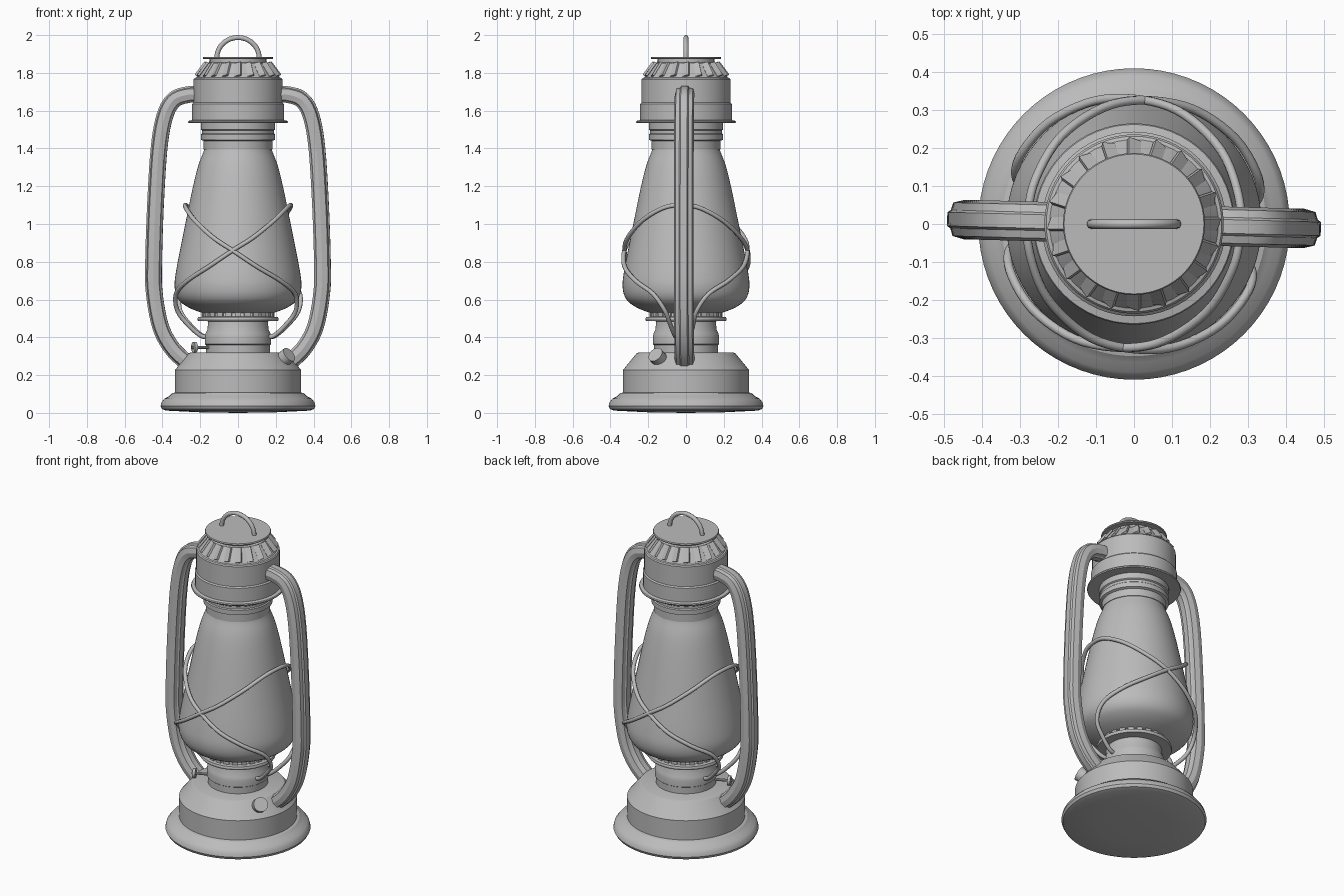
import bpy, bmesh, math
from math import sin, cos, pi, radians
from mathutils import Matrix, Vector

if "Cube" in bpy.data.objects:
    bpy.data.objects.remove(bpy.data.objects["Cube"])

GREY = (0.5, 0.5, 0.5, 1)
metal = bpy.data.materials.new("plain_grey")
metal.use_nodes = True
metal.diffuse_color = GREY
metal.node_tree.nodes["Principled BSDF"].inputs["Base Color"].default_value = GREY


def finish(obj, angle=32):
    """Give the part its material and smooth shading with sharp edges."""
    obj.data.materials.clear()
    obj.data.materials.append(metal)
    bpy.ops.object.select_all(action="DESELECT")
    obj.select_set(True)
    bpy.context.view_layer.objects.active = obj
    bpy.ops.object.shade_smooth_by_angle(angle=radians(angle))
    return obj


def from_bmesh(name, bm, angle=32):
    bmesh.ops.recalc_face_normals(bm, faces=bm.faces)
    mesh = bpy.data.meshes.new(name)
    bm.to_mesh(mesh)
    bm.free()
    obj = bpy.data.objects.new(name, mesh)
    bpy.context.collection.objects.link(obj)
    return finish(obj, angle)


def lathe(name, profile, steps=64, angle=32):
    """Spin a (radius, height) profile around z."""
    bm = bmesh.new()
    verts = [bm.verts.new((r, 0, z)) for r, z in profile]
    edges = [bm.edges.new(p) for p in zip(verts, verts[1:])]
    bmesh.ops.spin(bm, geom=verts + edges, cent=(0, 0, 0), axis=(0, 0, 1),
                   angle=2 * pi, steps=steps, use_merge=True)
    bmesh.ops.remove_doubles(bm, verts=bm.verts, dist=0.0001)
    return from_bmesh(name, bm, angle)


def spline(points, n=6):
    """Catmull-Rom smoothing of a short list of points."""
    p = [Vector(q) for q in points]
    p = [2 * p[0] - p[1]] + p + [2 * p[-1] - p[-2]]
    out = []
    for a, b, c, d in zip(p, p[1:], p[2:], p[3:]):
        for i in range(n):
            t = i / n
            out.append(0.5 * (2 * b + (c - a) * t + (2 * a - 5 * b + 4 * c - d) * t ** 2
                              + (3 * b - a - 3 * c + d) * t ** 3))
    return out + [p[-2]]


def wire(name, points, radius):
    """Round tube along a path."""
    curve = bpy.data.curves.new(name, "CURVE")
    curve.dimensions = "3D"
    curve.bevel_depth = radius
    curve.bevel_resolution = 2
    curve.use_fill_caps = True
    path = curve.splines.new("POLY")
    path.points.add(len(points) - 1)
    for pt, co in zip(path.points, points):
        pt.co = (*co, 1)
    obj = bpy.data.objects.new(name, curve)
    bpy.context.collection.objects.link(obj)
    bpy.ops.object.select_all(action="DESELECT")
    obj.select_set(True)
    bpy.context.view_layer.objects.active = obj
    bpy.ops.object.convert(target="MESH")
    return finish(bpy.context.object, 50)


def add_rod(bm, start, direction, length, radius, sides=20):
    """Cylinder starting at a point and running along a direction."""
    d = Vector(direction).normalized()
    m = Matrix.Translation(Vector(start) + d * length / 2) @ d.to_track_quat("Z", "Y").to_matrix().to_4x4()
    bmesh.ops.create_cone(bm, cap_ends=True, segments=sides, radius1=radius,
                          radius2=radius, depth=length, matrix=m)


def box_ring(name, count, size, place):
    """Ring of boxes around z, each set by the same local placement."""
    bm = bmesh.new()
    for i in range(count):
        m = Matrix.Rotation(2 * pi * i / count, 4, "Z") @ place @ Matrix.Diagonal((*size, 1))
        bmesh.ops.create_cube(bm, size=1, matrix=m)
    return from_bmesh(name, bm)


# Fuel tank with rolled foot
lathe("tank", [(0, 0), (0.2, 0.003), (0.38, 0.012), (0.402, 0.02), (0.41, 0.036),
               (0.405, 0.056), (0.39, 0.075), (0.365, 0.088), (0.348, 0.104),
               (0.333, 0.108), (0.333, 0.228), (0.325, 0.238), (0.262, 0.315),
               (0.25, 0.32), (0, 0.32)], 72, 28)

# Burner below the glass
lathe("burner", [(0.17, 0.315), (0.17, 0.36), (0.176, 0.364), (0.176, 0.4), (0.172, 0.42),
                 (0.162, 0.44), (0.158, 0.485), (0.212, 0.487), (0.215, 0.496),
                 (0.212, 0.507), (0.185, 0.51), (0.175, 0.54), (0, 0.54)])
box_ring("burner_crown", 24, (0.012, 0.032, 0.03), Matrix.Translation((0.187, 0, 0.52)))

# Glass globe
globe = spline([(0.165, 0.525, 0), (0.2, 0.533, 0), (0.265, 0.56, 0), (0.315, 0.6, 0),
                (0.335, 0.66, 0), (0.328, 0.75, 0), (0.285, 0.97, 0), (0.24, 1.19, 0),
                (0.21, 1.31, 0), (0.18, 1.39, 0), (0.175, 1.42, 0)], 4)
lathe("globe", [(p.x, p.y) for p in globe], 64, 60)

# Chimney collar, hood and vented cap
lathe("collar", [(0.17, 1.39), (0.182, 1.395), (0.182, 1.44), (0.196, 1.446), (0.196, 1.475),
                 (0.19, 1.48), (0.19, 1.495), (0.197, 1.5), (0.197, 1.545)])
lathe("hood", [(0.18, 1.536), (0.262, 1.534), (0.265, 1.54), (0.262, 1.546), (0.243, 1.55),
               (0.243, 1.635), (0.236, 1.642), (0.236, 1.765), (0.231, 1.772), (0.222, 1.775),
               (0.165, 1.852), (0.15, 1.855), (0.15, 1.876)])
lathe("cap_disc", [(0, 1.874), (0.184, 1.874), (0.187, 1.879), (0.184, 1.885), (0, 1.885)])
louver_place = (Matrix.Translation((0.194, 0, 1.818)) @ Matrix.Rotation(radians(53), 4, "Y")
                @ Matrix.Rotation(radians(25), 4, "X"))
box_ring("cap_louvers", 20, (0.085, 0.034, 0.012), louver_place)

# Lifting ring on the cap
ring = [(0.112 * cos(a), 0, 1.88 + 0.107 * sin(a)) for a in [pi * i / 24 for i in range(25)]]
wire("top_ring", ring, 0.013)

# Ribbed air tubes on both sides
half = [(0.045, 0.018), (0.036, 0.024), (0.03, 0.044), (0, 0.052),
        (-0.03, 0.044), (-0.036, 0.024), (-0.043, 0.018)]
section = half + [(n, -y) for n, y in reversed(half)]
tube_path = spline([(0.21, 0, 1.685), (0.27, 0, 1.683), (0.34, 0, 1.655), (0.387, 0, 1.57),
                    (0.417, 0, 1.4), (0.436, 0, 1.1), (0.446, 0, 0.8), (0.443, 0, 0.64),
                    (0.41, 0, 0.46), (0.35, 0, 0.345), (0.27, 0, 0.265)], 5)
tilt = Matrix.Rotation(radians(-1.5), 4, "Z")
for side, turn in (("left", 0), ("right", pi)):
    bm = bmesh.new()
    rings = []
    for i, p in enumerate(tube_path):
        t = (tube_path[min(i + 1, len(tube_path) - 1)] - tube_path[max(i - 1, 0)]).normalized()
        normal = Vector((-t.z, 0, t.x))
        rings.append([bm.verts.new(p + normal * n + Vector((0, y, 0))) for n, y in section])
    count = len(section)
    for a, b in zip(rings, rings[1:]):
        for k in range(count):
            j = (k + 1) % count
            bm.faces.new((a[k], a[j], b[j], b[k]))
    bm.faces.new(rings[0])
    bm.faces.new(rings[-1])
    bm.transform(tilt @ Matrix.Rotation(turn, 4, "Z"))
    from_bmesh(side + "_air_tube", bm, 25)

# Crossing guard wires: angle from the arch, radius, height
guard = [(0, 0.28, 1.1), (20, 0.285, 1.085), (45, 0.3, 1.02), (70, 0.317, 0.93),
         (90, 0.327, 0.86), (112, 0.34, 0.775), (135, 0.349, 0.7), (155, 0.349, 0.63),
         (165, 0.325, 0.54), (167, 0.26, 0.46), (168, 0.2, 0.41), (168, 0.16, 0.4)]
full = [(-a, r, z) for a, r, z in reversed(guard[1:])] + guard
for side, turn in (("left", -5), ("right", 175)):
    pts = [(r * cos(radians(a + turn)), r * sin(radians(a + turn)), z) for a, r, z in full]
    wire(side + "_guard_wire", spline(pts, 5), 0.012)

# Filler cap on the tank shoulder
bm = bmesh.new()
axis = Vector((0.6, -0.45, 0.5)).normalized()
start = Vector((0.215, -0.12, 0.262))
add_rod(bm, start, axis, 0.06, 0.032)
add_rod(bm, start + axis * 0.04, axis, 0.045, 0.042)
from_bmesh("filler_cap", bm)

# Wick knob on its stem
bm = bmesh.new()
axis = Vector((-0.23, -0.1, 0)).normalized()
start = Vector((-0.12, -0.052, 0.347))
add_rod(bm, start, axis, 0.135, 0.008, 10)
add_rod(bm, start + axis * 0.112, axis, 0.016, 0.028)
from_bmesh("wick_knob", bm)
